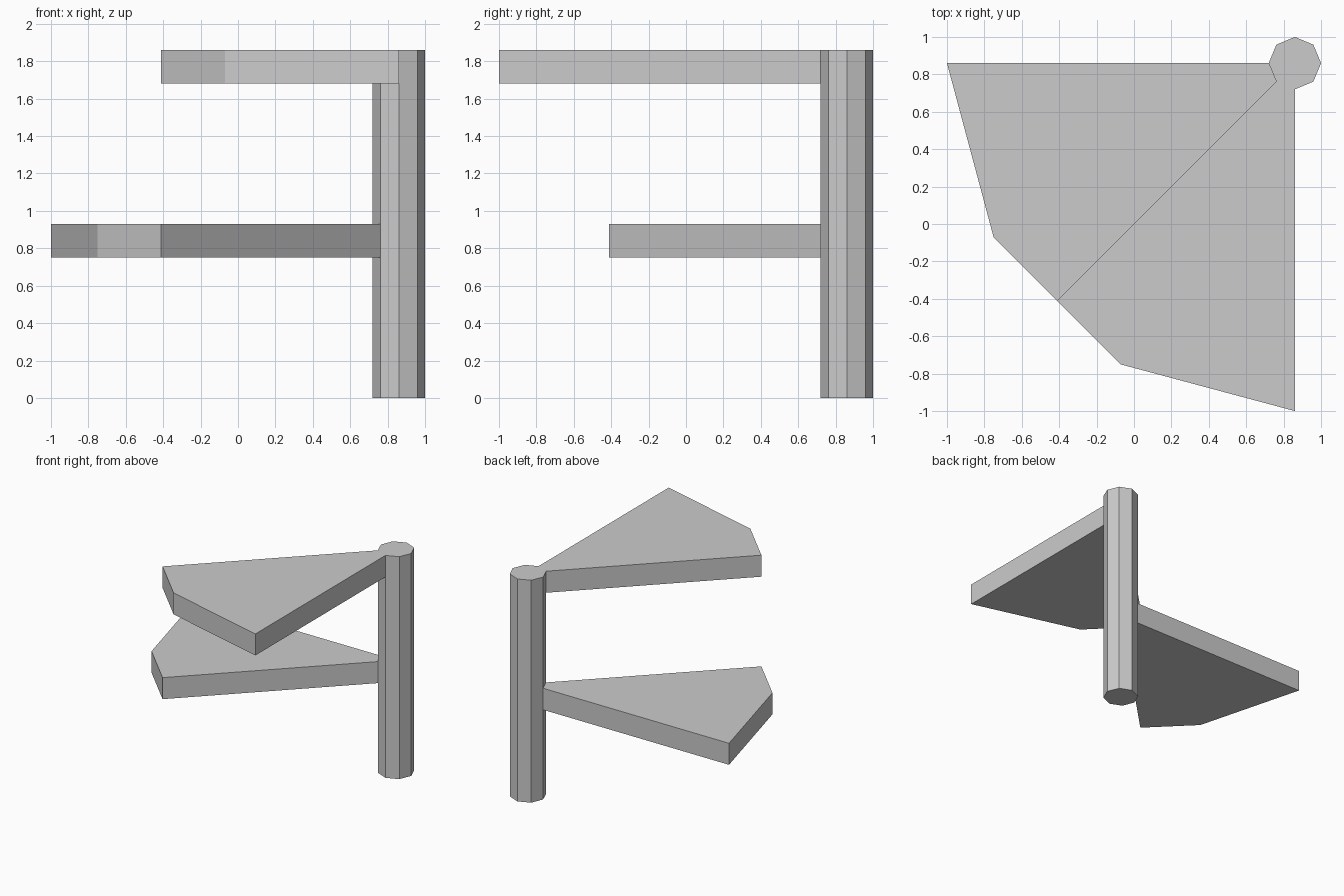
import bpy, bmesh
from math import cos, sin, radians

if "Cube" in bpy.data.objects:
    bpy.data.objects.remove(bpy.data.objects["Cube"])

CENTER = 0.86      # column axis in x and y
COLUMN_R = 0.14
STEP_R = 1.86


def polar(radius, degrees):
    a = radians(degrees)
    return (CENTER + radius * cos(a), CENTER + radius * sin(a))


def prism(name, outline, z0, z1):
    """Extrude a counter-clockwise outline from z0 to z1."""
    bm = bmesh.new()
    base = bm.faces.new([bm.verts.new((x, y, z0)) for x, y in outline])
    top = bmesh.ops.extrude_face_region(bm, geom=[base], use_keep_orig=True)["geom"]
    bmesh.ops.translate(bm, vec=(0, 0, z1 - z0),
                        verts=[v for v in top if isinstance(v, bmesh.types.BMVert)])
    bmesh.ops.recalc_face_normals(bm, faces=bm.faces)
    mesh = bpy.data.meshes.new(name)
    bm.to_mesh(mesh)
    bm.free()
    obj = bpy.data.objects.new(name, mesh)
    bpy.context.collection.objects.link(obj)
    return obj


# Eight-sided centre column
prism("column", [polar(COLUMN_R, 45 * i) for i in range(8)], 0, 1.86)

# Wedge steps, each an eighth turn, attached to one face of the column
MID_R = STEP_R * cos(radians(15))   # the steps meet halfway along a 12-gon side
steps = [
    ("lower_step", 0.75, [(STEP_R, 180), (STEP_R, 210), (MID_R, 225)], (225, 180)),
    ("upper_step", 1.68, [(MID_R, 225), (STEP_R, 240), (STEP_R, 270)], (270, 225)),
]
for name, z, rim, inner in steps:
    outline = [polar(r, a) for r, a in rim] + [polar(COLUMN_R, a) for a in inner]
    prism(name, outline, z, z + 0.18)
